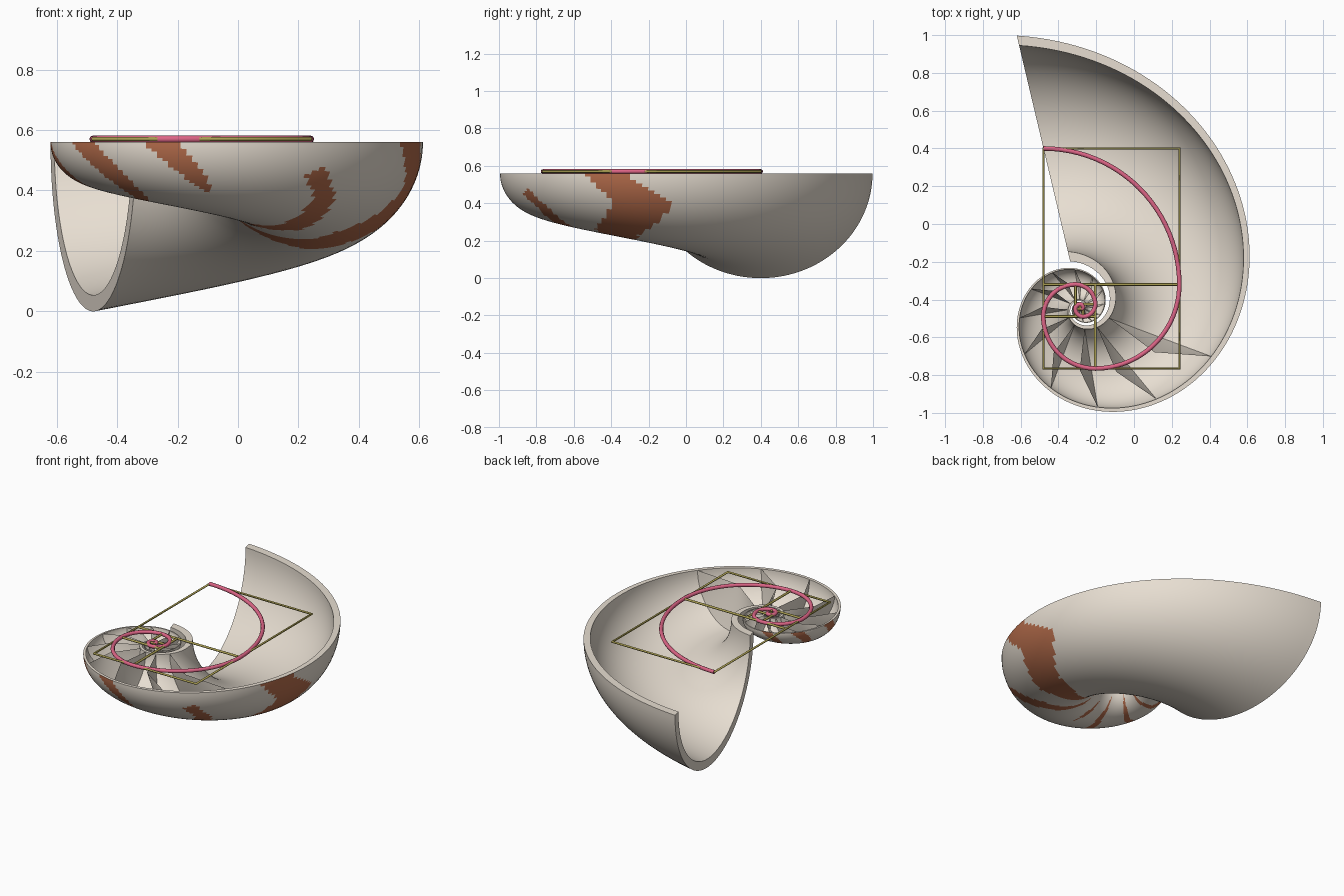
import bpy, bmesh
from math import radians, sin, cos, pi, log, exp, sqrt

cube = bpy.data.objects.get("Cube")
if cube:
    bpy.data.objects.remove(cube)

PHI = (1 + sqrt(5)) / 2
GROWTH = log(PHI) / (pi / 2)
POLE = (-0.28, -0.443)
MOUTH = 103.3            # angle of the opening, degrees
TOP = 0.56               # height of the cut plane
R0 = 0.866               # centreline radius at the opening


def material(name, rgb):
    m = bpy.data.materials.new(name)
    m.use_nodes = True
    color = (*rgb, 1)
    m.diffuse_color = color
    m.node_tree.nodes["Principled BSDF"].inputs["Base Color"].default_value = color
    return m


cream = material("cream shell", (0.80, 0.73, 0.64))
brown = material("rust stripe", (0.46, 0.15, 0.07))
gold = material("gold frame", (0.42, 0.36, 0.09))
pink = material("pink spiral", (0.72, 0.13, 0.24))


def finish(bm, name, mats, angle):
    mesh = bpy.data.meshes.new(name)
    bm.to_mesh(mesh)
    bm.free()
    obj = bpy.data.objects.new(name, mesh)
    bpy.context.collection.objects.link(obj)
    for m in mats:
        mesh.materials.append(m)
    bpy.ops.object.select_all(action='DESELECT')
    obj.select_set(True)
    bpy.context.view_layer.objects.active = obj
    bpy.ops.object.shade_smooth_by_angle(angle=radians(angle))
    return obj


def centre_radius(deg):
    return R0 * exp(GROWTH * radians(deg - MOUTH))


def polar(r, deg, z):
    a = radians(deg)
    return (POLE[0] + r * cos(a), POLE[1] + r * sin(a), z)


def wall_point(deg, phi, inset):
    """Point on the half-elliptical section; phi 0 is the outer rim."""
    rc = centre_radius(deg)
    half, depth = 0.709 - inset, 0.647 - inset
    p = radians(phi)
    return polar(rc * (1 + half * cos(p)), deg, TOP - rc * depth * sin(p))


# Stripe shapes: (section angle, spiral angle, half width), in degrees
DEEP = [(0, 0, 7), (40, 16, 6), (70, 25, 4), (120, 27, 4), (160, 27, 0)]
STRIPES = [
    [(0, 0, 7.5), (27, 14, 10), (70, 6, 10), (90, 9, 9), (130, 3, 4), (155, 0, 0)],
    [(18, -36, 1), (25, -36, 4), (45, -29, 4), (80, -23, 6), (130, -28, 4), (150, -30, 0)],
    [(0, -88, 6), (35, -74, 4), (48, -69, 0), (95, -66, 0), (120, -65, 4), (150, -65, 0)],
] + [[(p, base + t, w) for p, t, w in DEEP] for base in (-122, -163, -202, -240)]


def striped(deg, phi):
    for stripe in STRIPES:
        for (p0, t0, w0), (p1, t1, w1) in zip(stripe, stripe[1:]):
            if p0 <= phi < p1:
                k = (phi - p0) / (p1 - p0)
                if abs(deg - (t0 + k * (t1 - t0))) < w0 + k * (w1 - w0):
                    return True
    return False


# Shell: a thick half-ellipse section swept along the growing spiral
THICK = 0.062
SEG, STEP, TURNS = 60, 2, 3
phis = [180 * i / SEG for i in range(SEG + 1)]
section = [(p, 0) for p in phis] + [(p, THICK) for p in reversed(phis)]
angles = [MOUTH - STEP * i for i in range(360 * TURNS // STEP + 1)]
bm = bmesh.new()
rings = [[bm.verts.new(wall_point(a, p, t)) for p, t in section] for a in angles]
n = len(section)
for a, r0, r1 in zip(angles, rings, rings[1:]):
    for j in range(n):
        k = (j + 1) % n
        f = bm.faces.new((r0[j], r0[k], r1[k], r1[j]))
        if j < SEG and striped(a - STEP / 2, (j + 0.5) * 180 / SEG):
            f.material_index = 1
# Rim of the opening
mouth = rings[0]
for j in range(SEG):
    bm.faces.new((mouth[j], mouth[n - 1 - j], mouth[n - 2 - j], mouth[j + 1]))
bmesh.ops.recalc_face_normals(bm, faces=bm.faces)
finish(bm, "shell", [cream, brown], 40)

# Chamber walls: half cones pointing back into the spiral
bm = bmesh.new()
for i in range(24):
    deg = -20.5 - 30 * i
    rc = centre_radius(deg)
    x, y, z = polar(rc, deg, TOP)
    a = radians(deg)
    back = 0.19 * rc
    apex = bm.verts.new((x + back * sin(a), y - back * cos(a), z))
    edge = [bm.verts.new(wall_point(deg, p, THICK * 0.95)) for p in phis[::3]]
    for v0, v1 in zip(edge, edge[1:]):
        bm.faces.new((apex, v0, v1))
finish(bm, "chamber_walls", [cream], 30)


def tubes(name, paths, radius, mat):
    """Round rods along open or closed polylines."""
    cu = bpy.data.curves.new(name, 'CURVE')
    cu.dimensions = '3D'
    cu.bevel_depth = radius
    cu.bevel_resolution = 2
    cu.use_fill_caps = True
    for pts, closed in paths:
        sp = cu.splines.new('POLY')
        sp.points.add(len(pts) - 1)
        for q, (x, y) in zip(sp.points, pts):
            q.co = (x, y, TOP + 0.01, 1)
        sp.use_cyclic_u = closed
    cu.materials.append(mat)
    obj = bpy.data.objects.new(name, cu)
    bpy.context.collection.objects.link(obj)


# Golden rectangle, cut into squares clockwise, with a quarter arc in each
x0, x1, y0, y1 = -0.48, 0.24, -0.765, 0.40
frame = [([(x0, y0), (x1, y0), (x1, y1), (x0, y1)], True)]
spiral = []
for i in range(10):
    side = i % 4
    s = min(x1 - x0, y1 - y0)
    if side == 0:        # top square
        y1 -= s
        cut, hub = [(x0, y1), (x1, y1)], (x0, y1)
    elif side == 1:      # right square
        x1 -= s
        cut, hub = [(x1, y0), (x1, y1)], (x1, y1)
    elif side == 2:      # bottom square
        y0 += s
        cut, hub = [(x0, y0), (x1, y0)], (x1, y0)
    else:                # left square
        x0 += s
        cut, hub = [(x0, y0), (x0, y1)], (x0, y0)
    frame.append((cut, False))
    for k in range(24):
        a = pi / 2 * (1 - side - k / 24)
        spiral.append((hub[0] + s * cos(a), hub[1] + s * sin(a)))
tubes("golden_frame", frame, 0.007, gold)
tubes("golden_spiral", [(spiral, False)], 0.012, pink)
